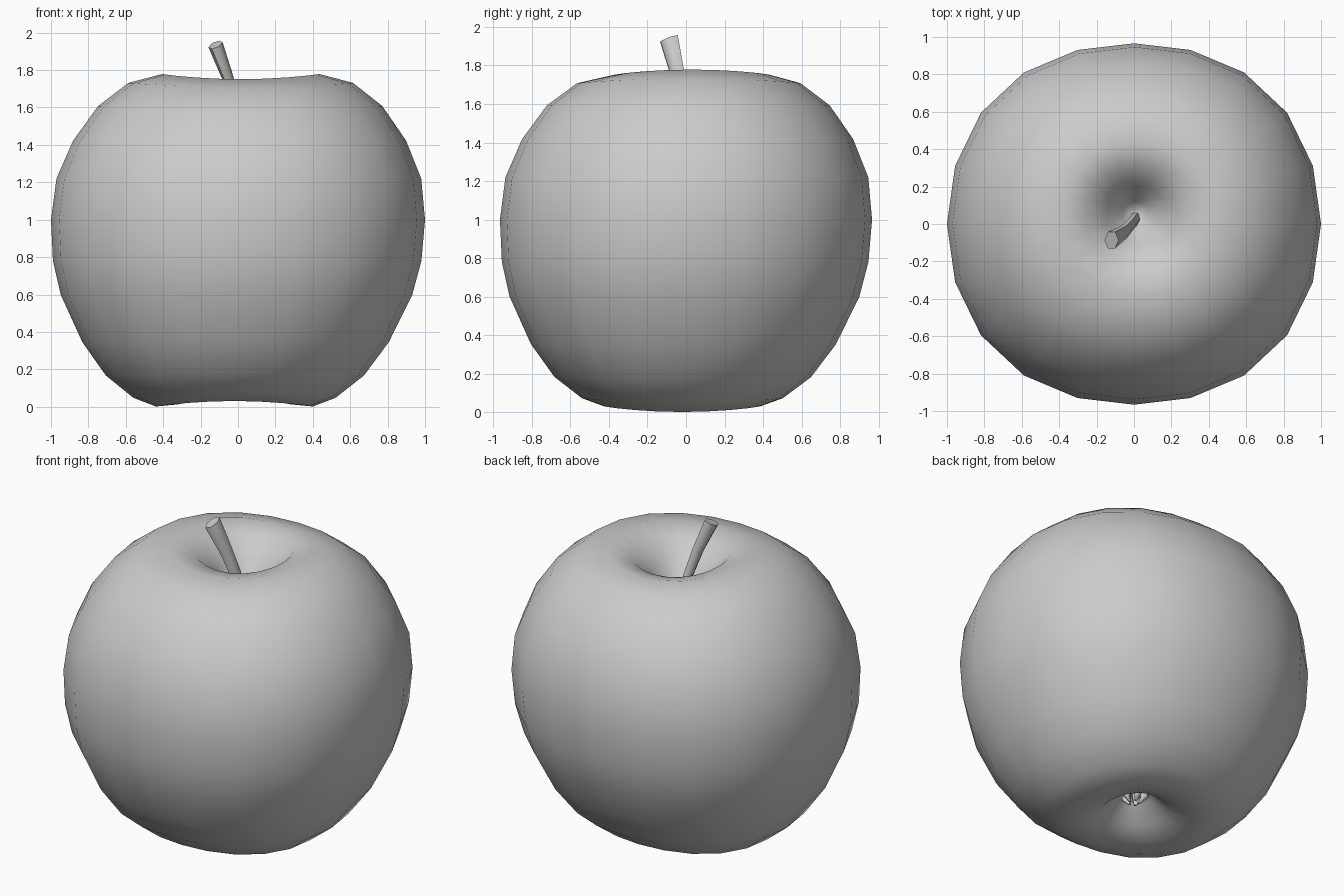
import bpy
import bmesh
from math import cos, sin, tau, radians
from mathutils import Vector

if "Cube" in bpy.data.objects:
    bpy.data.objects.remove(bpy.data.objects["Cube"], do_unlink=True)

# Single plain colour
grey = bpy.data.materials.new("light_grey")
grey.use_nodes = True
grey.diffuse_color = (0.6, 0.6, 0.6, 1)
grey.node_tree.nodes["Principled BSDF"].inputs["Base Color"].default_value = (0.6, 0.6, 0.6, 1)


def skin(name, rings, angle):
    """Bridge equal rings of points into a capped, smooth surface."""
    bm = bmesh.new()
    loops = [[bm.verts.new(p) for p in ring] for ring in rings]
    n = len(loops[0])
    for low, high in zip(loops, loops[1:]):
        for i in range(n):
            j = (i + 1) % n
            bm.faces.new((low[i], low[j], high[j], high[i]))
    bm.faces.new(loops[0][::-1])
    bm.faces.new(loops[-1])
    bmesh.ops.recalc_face_normals(bm, faces=bm.faces)
    mesh = bpy.data.meshes.new(name)
    bm.to_mesh(mesh)
    bm.free()
    mesh.materials.append(grey)
    obj = bpy.data.objects.new(name, mesh)
    bpy.context.collection.objects.link(obj)
    bpy.ops.object.select_all(action='DESELECT')
    obj.select_set(True)
    bpy.context.view_layer.objects.active = obj
    bpy.ops.object.shade_smooth_by_angle(angle=radians(angle))


# Fruit body: radius and height from the bottom hollow to the top hollow
PROFILE = [(0.03, 0.2), (0.1, 0.16), (0.19, 0.07), (0.3, 0.027), (0.42, 0.016),
           (0.54, 0.06), (0.69, 0.175), (0.82, 0.35), (0.94, 0.6), (0.985, 0.78),
           (1.0, 1.0), (0.975, 1.22), (0.89, 1.42), (0.76, 1.6), (0.6, 1.72),
           (0.42, 1.765), (0.28, 1.73), (0.16, 1.61), (0.07, 1.48), (0.02, 1.44)]
SIDES = 20


def body_ring(r, z):
    ring = []
    hollow = 0.05 * max(0, 1 - r / 0.6) if z > 1 else 0
    lean = 0.02 * (z - 1)
    for i in range(SIDES):
        a = tau * i / SIDES
        # rims stand slightly proud toward left and right, diagonals bulge
        wave = 0.014 * cos(2 * a) * ((z - 0.9) / 0.87) ** 3
        rr = r * (0.996 + 0.017 * cos(2 * a) - 0.013 * cos(4 * a))
        ring.append((rr * cos(a) + lean, rr * sin(a) + hollow + lean, z + wave))
    return ring


skin("fruit_body", [body_ring(r, z) for r, z in PROFILE], 80)

# Stem: curved, leaning, flared toward a slanted cut end
STEM = [((0.01, 0.03, 1.4), 0.028), ((-0.015, 0.0, 1.6), 0.025),
        ((-0.055, -0.045, 1.76), 0.029), ((-0.12, -0.087, 1.935), 0.038)]


def stem_ring(centre, r):
    ring = []
    for i in range(6):
        a = tau * i / 6
        dx, dy = r * cos(a), 1.35 * r * sin(a)
        ring.append(Vector(centre) + Vector((dx, dy, 0.35 * (dx + dy))))
    return ring


skin("stem", [stem_ring(c, r) for c, r in STEM], 65)

# Dried blossom remains inside the bottom hollow
SEPAL = [(0.05, 0.19, 0.03), (0.06, 0.14, 0.025), (0.03, 0.1, 0.008)]
for k in range(5):
    a = tau * k / 5
    out = Vector((cos(a), sin(a), 0))
    rings = []
    for d, z, r in SEPAL:
        centre = out * d + Vector((0, 0, z))
        rings.append([centre + Vector((r * cos(tau * i / 5), r * sin(tau * i / 5), 0))
                      for i in range(5)])
    skin(f"blossom_sepal_{k + 1}", rings, 80)
